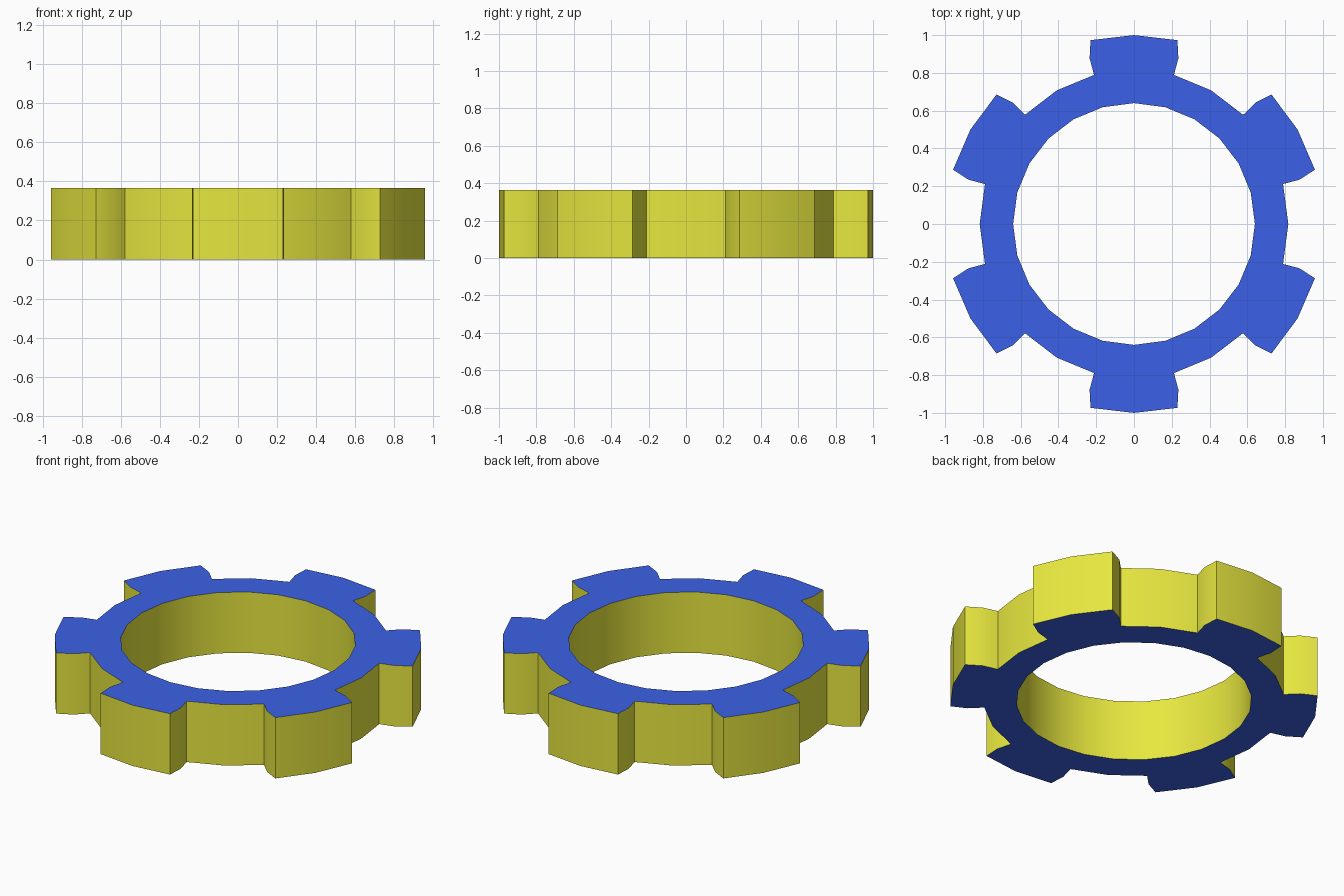
import bpy, bmesh, math

if "Cube" in bpy.data.objects:
    bpy.data.objects.remove(bpy.data.objects["Cube"])

TEETH, HEIGHT = 6, 0.365
R_IN, R_BASE, R_MID, R_TIP = 0.64, 0.817, 0.908, 1.0
STEP = math.radians(15)
TIP = math.radians(13.3)          # teeth narrow slightly at the crown


def material(name, color):
    m = bpy.data.materials.new(name)
    m.diffuse_color = color
    m.use_nodes = True
    m.node_tree.nodes["Principled BSDF"].inputs["Base Color"].default_value = m.diffuse_color
    return m


bm = bmesh.new()


def vert(r, a):
    return bm.verts.new((r * math.cos(a), r * math.sin(a), 0))


# Ring of 24 segments, four columns per tooth
n = TEETH * 4
start = math.radians(90)
inner = [vert(R_IN, start + i * STEP) for i in range(n)]
base = [vert(R_BASE, start + i * STEP) for i in range(n)]
for i in range(n):
    j = (i + 1) % n
    bm.faces.new((inner[i], base[i], base[j], inner[j]))

# Teeth: two columns and two rows of quads on each
for t in range(TEETH):
    a = start + t * 4 * STEP
    row = [base[(t * 4 + k) % n] for k in (-1, 0, 1)]
    for r, half in ((R_MID, STEP), (R_TIP, TIP)):
        nxt = [vert(r, a + k * half) for k in (-1, 0, 1)]
        for k in (0, 1):
            bm.faces.new((row[k], nxt[k], nxt[k + 1], row[k + 1]))
        row = nxt

# Thickness
ext = bmesh.ops.extrude_face_region(bm, geom=bm.faces[:], use_keep_orig=True)
top = [g for g in ext["geom"] if isinstance(g, bmesh.types.BMVert)]
bmesh.ops.translate(bm, verts=top, vec=(0, 0, HEIGHT))
bmesh.ops.recalc_face_normals(bm, faces=bm.faces[:])
bm.normal_update()

# Blue caps, yellow walls
for f in bm.faces:
    f.material_index = 1 if abs(f.normal.z) > 0.5 else 0

mesh = bpy.data.meshes.new("gear_ring")
bm.to_mesh(mesh)
bm.free()
mesh.materials.append(material("yellow", (0.8, 0.8, 0.05, 1)))
mesh.materials.append(material("blue", (0.045, 0.12, 0.8, 1)))
gear = bpy.data.objects.new("gear_ring", mesh)
bpy.context.collection.objects.link(gear)
bpy.context.view_layer.objects.active = gear
gear.select_set(True)
bpy.ops.object.shade_smooth_by_angle(angle=math.radians(25))
